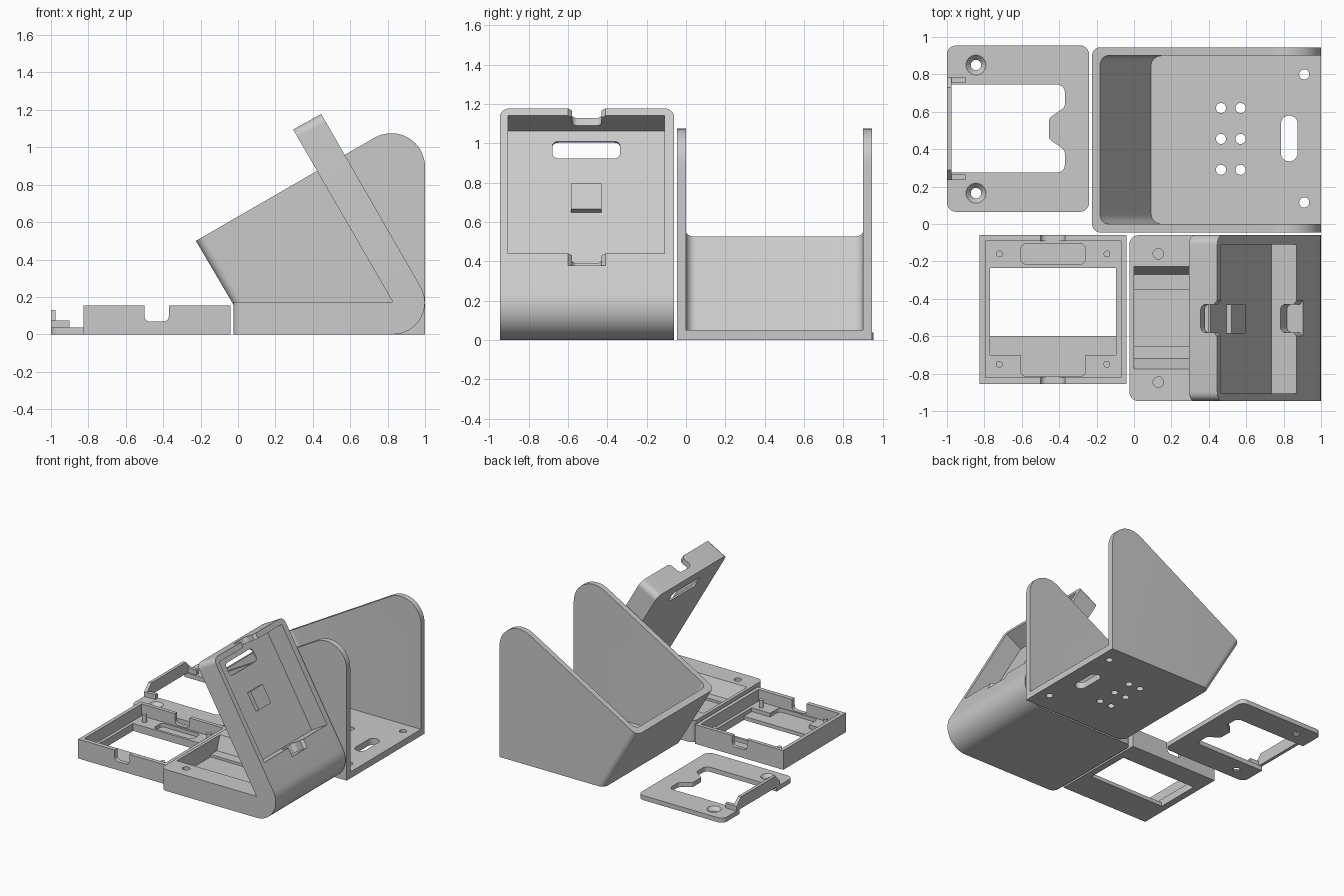
import bpy, bmesh, math
from mathutils import Matrix, Vector

if "Cube" in bpy.data.objects:
    bpy.data.objects.remove(bpy.data.objects["Cube"])

GREY = (0.59, 0.59, 0.59, 1)
grey = bpy.data.materials.new("plain grey")
grey.use_nodes = True
grey.diffuse_color = GREY
grey.node_tree.nodes["Principled BSDF"].inputs["Base Color"].default_value = GREY


def frame(a, b, c, origin=(0, 0, 0)):
    """Local axes a, b span the profile, c is the extrusion direction."""
    m = Matrix((a, b, c)).transposed().to_4x4()
    m.translation = Vector(origin)
    return m


X, Y, Z = (1, 0, 0), (0, 1, 0), (0, 0, 1)
S, C = 0.5, math.sqrt(0.75)
DOWN, DEPTH, PANEL_TOP = (S, 0, -C), (-C, 0, -S), (0.445, 0, 1.175)
FLAT, SIDE, CROSS = frame(X, Y, Z), frame(X, Z, Y), frame(Y, Z, X)
PANEL = frame(DOWN, Y, DEPTH, PANEL_TOP)


def rounded(points, steps=10):
    """Fillet every (x, y, radius) corner; plain (x, y) corners stay sharp."""
    out = []
    for i, p in enumerate(points):
        here = Vector(p[:2])
        if len(p) < 3:
            out.append(here)
            continue
        a = (Vector(points[i - 1][:2]) - here).normalized()
        b = (Vector(points[(i + 1) % len(points)][:2]) - here).normalized()
        half = a.angle(b) / 2
        centre = here + (a + b).normalized() * p[2] / math.sin(half)
        start = here + a * p[2] / math.tan(half) - centre
        end = here + b * p[2] / math.tan(half) - centre
        sweep = math.pi - 2 * half
        for k in range(steps + 1):
            t = sweep * k / steps
            out.append(centre + (start * math.sin(sweep - t) + end * math.sin(t)) / math.sin(sweep))
    return out


def rect(a0, a1, b0, b1, r=0):
    corners = [(a0, b0), (a1, b0), (a1, b1), (a0, b1)]
    return rounded([(*c, r) for c in corners]) if r else corners


def circle(x, y, r, n=24):
    return [(x + r * math.cos(t * math.tau / n), y + r * math.sin(t * math.tau / n)) for t in range(n)]


def prism(name, points, lo, hi, space=FLAT, round_edges=(), far=None, r=0.05):
    """Extrude a profile (to the profile far, if given); round the listed profile edges."""
    bm = bmesh.new()
    caps = [[bm.verts.new((p[0], p[1], h)) for p in ring] for ring, h in ((points, lo), (far or points, hi))]
    n = len(points)
    for cap in caps:
        bm.faces.new(cap)
    for i in range(n):
        j = (i + 1) % n
        bm.faces.new((caps[0][i], caps[0][j], caps[1][j], caps[1][i]))
    edges = [bm.edges.get((cap[i % n], cap[(i + 1) % n])) for cap in caps for i in round_edges]
    if edges:
        bmesh.ops.bevel(bm, geom=edges, offset=r, segments=8, profile=0.5, affect='EDGES')
    bm.transform(space)
    bm.normal_update()
    bmesh.ops.recalc_face_normals(bm, faces=bm.faces)
    if bm.calc_volume(signed=True) < 0:
        bmesh.ops.reverse_faces(bm, faces=bm.faces)
    mesh = bpy.data.meshes.new(name)
    bm.to_mesh(mesh)
    bm.free()
    mesh.materials.append(grey)
    ob = bpy.data.objects.new(name, mesh)
    bpy.context.collection.objects.link(ob)
    return ob


def finish(ob, cutters=()):
    """Cut the part, drop the cutters and shade smooth with sharp edges."""
    for cutter in cutters:
        cutter.hide_render = True
        mod = ob.modifiers.new("cut", 'BOOLEAN')
        mod.operation, mod.solver, mod.object = 'DIFFERENCE', 'EXACT', cutter
    mesh = bpy.data.meshes.new_from_object(ob.evaluated_get(bpy.context.evaluated_depsgraph_get()))
    ob.modifiers.clear()
    ob.data = mesh
    for cutter in cutters:
        bpy.data.objects.remove(cutter)
    bpy.ops.object.select_all(action='DESELECT')
    ob.select_set(True)
    bpy.context.view_layer.objects.active = ob
    bpy.ops.object.shade_smooth_by_angle(angle=math.radians(30))


def cut(points, lo, hi, space=FLAT, **kw):
    return prism("cutter", points, lo, hi, space, **kw)


# Open bracket: tall side walls, floor and sloped front wall
outline = rounded([(0.069, 0), (-0.225, 0.5), (1.0, 1.207, 0.18), (1.0, 0)], 16)
bracket = prism("bracket", outline, -0.045, 0.945, SIDE, round_edges=[0])
inside = [(0.092, 0.052), (-0.508, 1.091), (1.2, 1.5), (1.2, 0.052)]
cutters = [cut(inside, 0, 0.9, SIDE, round_edges=[0])]
for y in (0.29, 0.455, 0.62):
    for x in (0.465, 0.57):
        cutters.append(cut(circle(x, y, 0.027), -0.1, 0.1))
for y in (0.115, 0.80):
    cutters.append(cut(circle(0.91, y, 0.027), -0.1, 0.1))
cutters.append(cut(rect(0.785, 0.875, 0.335, 0.58, 0.0449), -0.1, 0.1))
finish(bracket, cutters)

# Folded stand: low base and leaning panel
outline = rounded([(0.295, 1.095), (0.445, 1.178), (1.123, 0, 0.17),
                   (-0.025, 0), (-0.025, 0.172), (0.828, 0.172)], 16)
stand = prism("stand", outline, -0.947, -0.06, SIDE, round_edges=[0, -3])
cutters = [cut(rect(0.04, 0.849, -0.905, -0.11), -0.1, 0.156, PANEL),
           cut(rect(0.1, 0.2, -0.68, -0.335, 0.03), 0.1, 0.3, PANEL)]
# Finger notches in the panel rim
for lo, hi in ((-0.06, 0.07), (0.8, 0.918)):
    notch = rounded([(-0.6, -0.1), (-0.6, 0), (-0.58, 0.02), (-0.58, 0.1, 0.03),
                     (-0.43, 0.1, 0.03), (-0.43, 0.02), (-0.41, 0), (-0.41, -0.1)])
    cutters.append(cut(notch, lo, hi, frame(Y, DEPTH, DOWN, PANEL_TOP)))
# Base tray with sloped sides and a centre channel
tray = [(-0.225, 0.18), (-0.27, 0.06), (-0.35, 0.06), (-0.35, 0.04),
        (-0.655, 0.04), (-0.655, 0.06), (-0.72, 0.06), (-0.78, 0.18)]
cutters.append(cut(tray, 0.0, 0.7, CROSS))
for y in (-0.16, -0.845):
    cutters.append(cut(circle(0.13, y, 0.028), 0.04, 0.3))
finish(stand, cutters)

# Raised pad on the panel floor
finish(prism("panel_pad", rect(0.367, 0.517, -0.585, -0.43), 0.124, 0.158, PANEL))

# Square display frame with a window and a low shelf
bezel = prism("display_frame", rect(-0.825, -0.04, -0.855, -0.06), 0, 0.155)
cutters = [cut(rect(-0.795, -0.07, -0.82, -0.09), 0.06, 0.3),
           cut(rect(-0.77, -0.095, -0.60, -0.235), -0.1, 0.1),
           cut(rect(-0.77, -0.095, -0.70, -0.55), 0.03, 0.1),
           cut(rect(-0.5, -0.37, 0.068, 0.3, 0.03), -1, 0, SIDE)]
for y0, y1 in ((-0.215, -0.105), (-0.815, -0.65)):
    cutters.append(cut(rect(-0.605, -0.26, y0, y1, 0.03), 0.03, 0.2))
finish(bezel, cutters)
for side, y in (("front", -0.75), ("back", -0.16)):
    for hand, x in (("right", -0.72), ("left", -0.145)):
        finish(prism(f"{side}_{hand}_pin", circle(x, y, 0.018), 0.05, 0.12))

# Flat cover plate with a lobed opening and countersunk screw holes
plate = prism("cover_plate", rect(-1, -0.24, 0.065, 0.955, 0.05), 0, 0.037)
half = [(-0.455, 0.055, 0.03), (-0.37, 0.115, 0.03), (-0.37, 0.235, 0.04), (-1.1, 0.235)]
opening = [(x, 0.51 + y, *r) for x, y, *r in half]
opening += [(x, 0.51 - y, *r) for x, y, *r in reversed(half)]
cutters = [cut(rounded(opening), -0.1, 0.2)]
for y in (0.165, 0.85):
    cutters.append(cut(circle(-0.845, y, 0.028), -0.1, 0.2))
    cutters.append(cut(circle(-0.845, y, 0.026), 0.005, 0.04, far=circle(-0.845, y, 0.056)))
finish(plate, cutters)
# Raised bridge with chamfered ends and its two arms on the plate edge
bridge = [(0.235, 0.036), (0.235, 0.075), (0.29, 0.13), (0.73, 0.13), (0.785, 0.075), (0.785, 0.036)]
finish(prism("edge_bridge", bridge, -1, -0.975, CROSS))
for name, y in (("front_arm", 0.235), ("back_arm", 0.755)):
    finish(prism(name, rect(-1, -0.9, y, y + 0.03), 0.005, 0.075))
